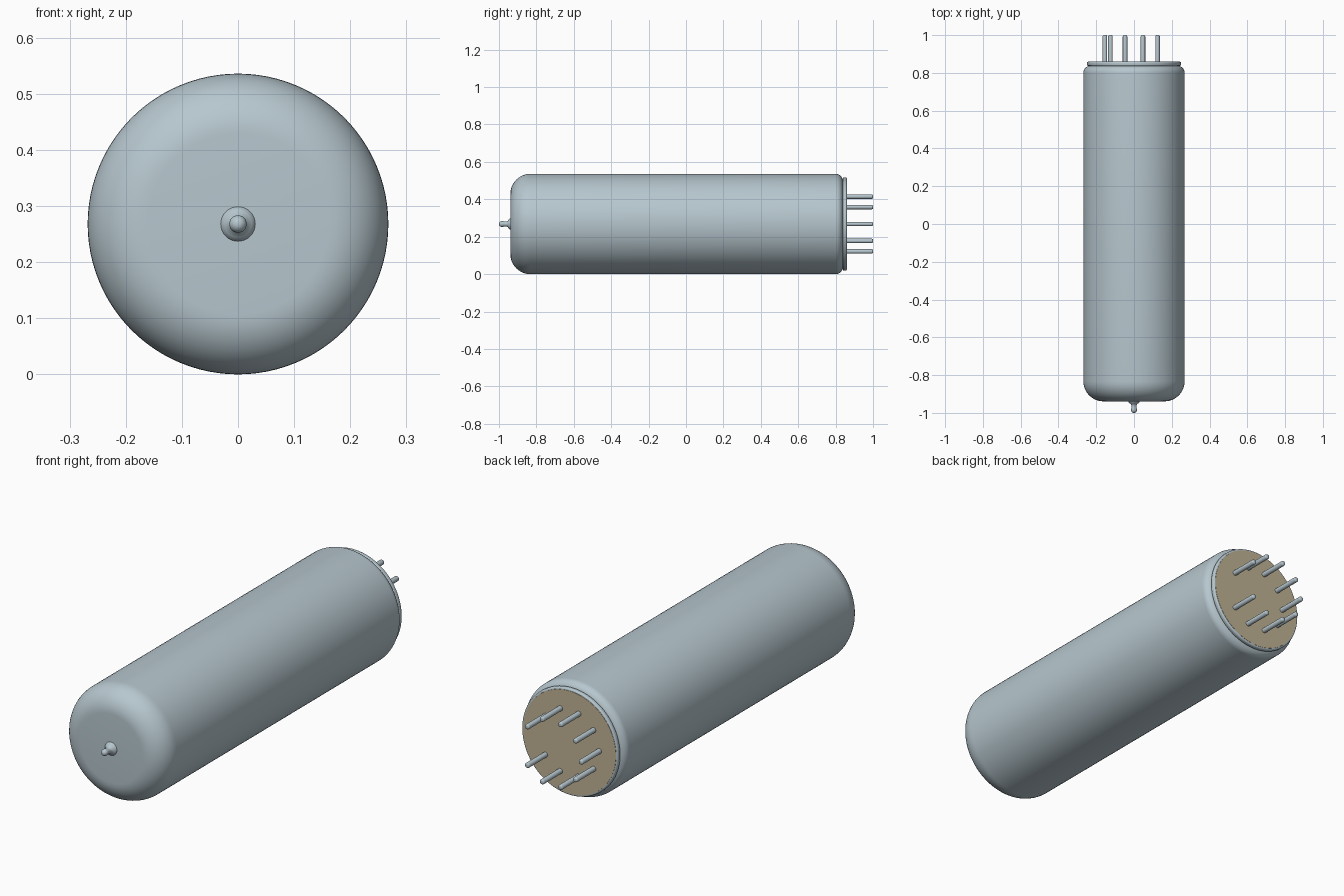
import bpy, bmesh, math

if "Cube" in bpy.data.objects:
    bpy.data.objects.remove(bpy.data.objects["Cube"], do_unlink=True)

R = 0.268          # envelope radius, also the height of the long axis


def material(name, rgb):
    m = bpy.data.materials.new(name)
    m.use_nodes = True
    m.diffuse_color = (*rgb, 1)
    m.node_tree.nodes["Principled BSDF"].inputs["Base Color"].default_value = (*rgb, 1)
    return m


GREY = material("pale blue grey", (0.47, 0.57, 0.62))
TAN = material("tan", (0.53, 0.45, 0.30))


def arc(r, y, radius, start, end, steps):
    """Profile points (radius, y) along a circular arc, angles in degrees."""
    angles = [math.radians(start + (end - start) * i / steps) for i in range(steps + 1)]
    return [(r + radius * math.cos(a), y + radius * math.sin(a)) for a in angles]


def lathe(name, profile, mat, segments=96, x=0, z=R):
    """Turn a (radius, y) profile around a line parallel to the y axis."""
    bm = bmesh.new()
    verts = [bm.verts.new((r, y, 0)) for r, y in profile]
    edges = [bm.edges.new(pair) for pair in zip(verts, verts[1:])]
    bmesh.ops.spin(bm, geom=verts + edges, cent=(0, 0, 0), axis=(0, 1, 0),
                   angle=math.tau, steps=segments)
    bmesh.ops.remove_doubles(bm, verts=bm.verts, dist=1e-5)
    bmesh.ops.recalc_face_normals(bm, faces=bm.faces)
    mesh = bpy.data.meshes.new(name)
    bm.to_mesh(mesh)
    bm.free()
    mesh.materials.append(mat)
    obj = bpy.data.objects.new(name, mesh)
    bpy.context.collection.objects.link(obj)
    obj.location = (x, 0, z)
    bpy.ops.object.select_all(action="DESELECT")
    obj.select_set(True)
    bpy.context.view_layer.objects.active = obj
    bpy.ops.object.shade_smooth_by_angle(angle=math.radians(35))
    return obj


# Envelope: flat front, rounded shoulder, softly turned-in rear edge
lathe("envelope",
      [(0, -0.939)] + arc(R - 0.107, -0.832, 0.107, -90, 0, 12)
      + arc(R - 0.038, 0.800, 0.038, 0, 75, 8) + [(0, 0.837)], GREY)

# Base rim with a rounded rear edge
lathe("base_rim",
      [(0, 0.832), (0.240, 0.832), (0.243, 0.838)]
      + arc(0.243, 0.844, 0.006, -60, 0, 4)
      + arc(0.241, 0.852, 0.008, 0, 90, 5) + [(0, 0.860)], GREY)

# Base face plate
lathe("base_plate", [(0, 0.856), (0.241, 0.856), (0.240, 0.861), (0, 0.861)], TAN)

# Sealed nipple on the front, flaring into the envelope
lathe("seal_tip",
      [(0, -0.930), (0.032, -0.935), (0.030, -0.942), (0.024, -0.948),
       (0.016, -0.954), (0.013, -0.962), (0.014, -0.972), (0.0155, -0.982)]
      + arc(0, -0.985, 0.0155, 0, -90, 6)[:-1] + [(0, -1.0)], GREY, 32)

# Nine contact pins on a ten-place ring, with the gap on the left
for i in range(1, 10):
    a = math.tau * i / 10
    lathe(f"pin_{i}",
          [(0, 0.85), (0.012, 0.85)] + arc(0.005, 0.993, 0.007, 0, 90, 4) + [(0, 1.0)],
          GREY, 20, 0.154 * math.cos(a), R + 0.154 * math.sin(a))
